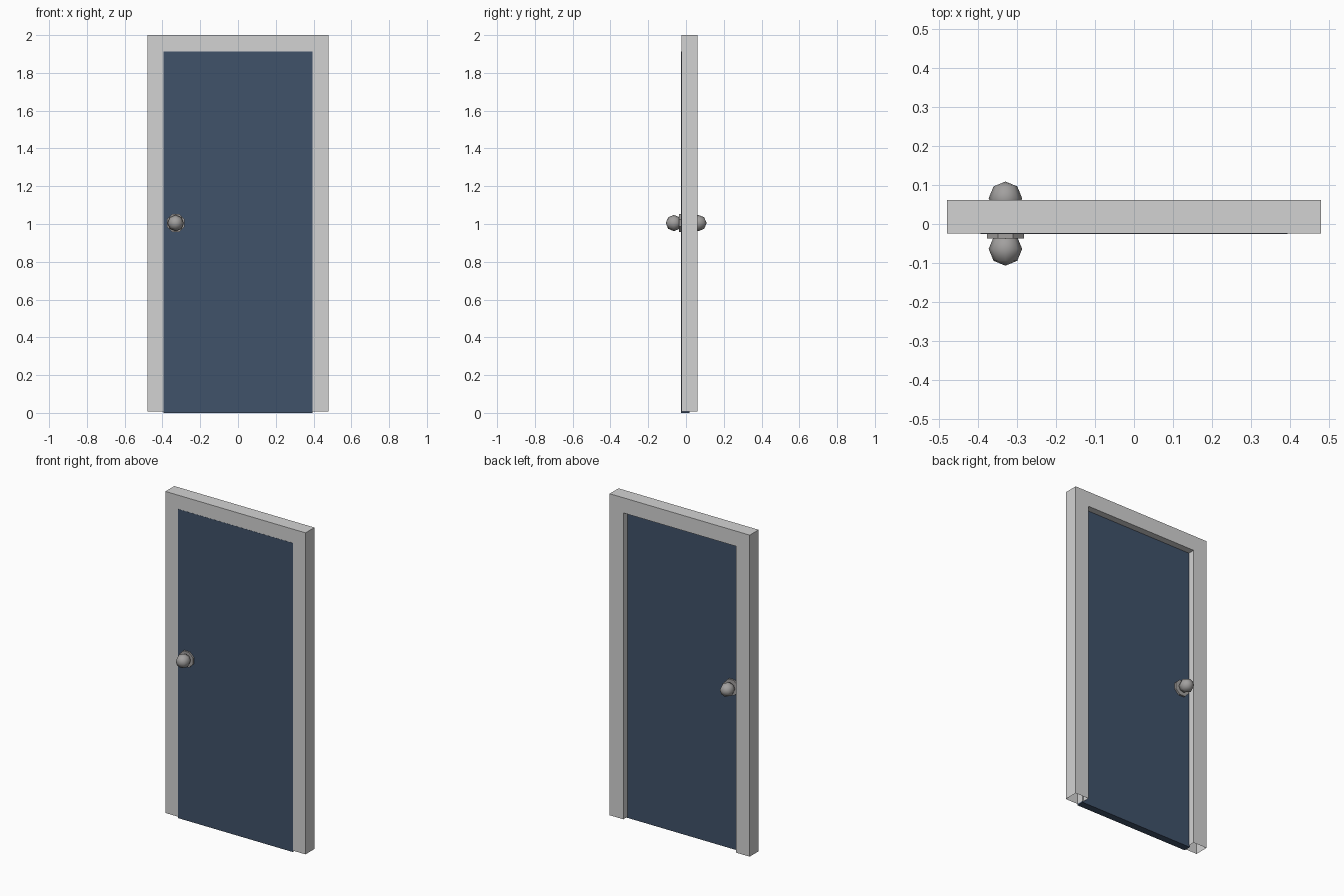
import bpy, bmesh, math
from mathutils import Matrix, Vector

if "Cube" in bpy.data.objects:
    bpy.data.objects.remove(bpy.data.objects["Cube"])


def material(name, rgb):
    m = bpy.data.materials.new(name)
    m.diffuse_color = (*rgb, 1)
    m.use_nodes = True
    m.node_tree.nodes["Principled BSDF"].inputs["Base Color"].default_value = m.diffuse_color
    return m


TRIM = material("light grey trim", (0.65, 0.65, 0.65))
BLUE = material("slate blue", (0.051, 0.084, 0.144))
METAL = material("grey metal", (0.36, 0.35, 0.345))


def finish(name, bm, mat):
    bmesh.ops.recalc_face_normals(bm, faces=bm.faces)
    mesh = bpy.data.meshes.new(name)
    bm.to_mesh(mesh)
    bm.free()
    mesh.materials.append(mat)
    ob = bpy.data.objects.new(name, mesh)
    bpy.context.collection.objects.link(ob)
    return ob


# Frame: a rebated section swept up, across and down with mitred corners, open at the feet
HALF, TOP, FOOT = 0.48, 2.0, 0.008
section = [(0, -0.025), (0.086, -0.025), (0.086, 0.02),
           (0.094, 0.02), (0.094, 0.062), (0, 0.062)]  # inset from outside, depth
bm = bmesh.new()
rings = []
for side, top in ((-1, False), (-1, True), (1, True), (1, False)):
    rings.append([bm.verts.new((side * (HALF - i), y, TOP - i if top else FOOT))
                  for i, y in section])
n = len(section)
for a, b in zip(rings, rings[1:]):
    for k in range(n):
        bm.faces.new((a[k], a[(k + 1) % n], b[(k + 1) % n], b[k]))
finish("door_frame", bm, TRIM)

# Door leaf, almost flush with the front of the frame
bm = bmesh.new()
bmesh.ops.create_cube(bm, size=1, matrix=Matrix.Translation((0, -0.0035, 0.957))
                      @ Matrix.Diagonal((0.787, 0.045, 1.914, 1)))
finish("door_leaf", bm, BLUE)


# Door furniture on both faces: rosette, neck and round knob
def disc(name, radius, y0, y1, x=-0.33, z=1.005):
    bm = bmesh.new()
    place = (Matrix.Translation((x, (y0 + y1) / 2, z)) @ Matrix.Rotation(math.pi / 2, 4, 'X')
             @ Matrix.Rotation(math.pi / 8, 4, 'Z'))
    bmesh.ops.create_cone(bm, cap_ends=True, segments=8, radius1=radius, radius2=radius,
                          depth=abs(y1 - y0), matrix=place)
    return finish(name, bm, METAL)


for label, face, s, centre in (("front", -0.026, -1, -0.064), ("back", 0.019, 1, 0.066)):
    disc(label + "_rosette", 0.051, face, face + s * 0.011)
    disc(label + "_neck", 0.02, face, centre)
    bm = bmesh.new()
    bmesh.ops.create_uvsphere(bm, u_segments=8, v_segments=4, radius=0.043,
                              matrix=Matrix.Translation((-0.33, centre, 1.005))
                              @ Matrix.Rotation(math.pi / 2, 4, 'X'))
    for f in bm.faces:
        f.smooth = True
    finish(label + "_knob", bm, METAL)
